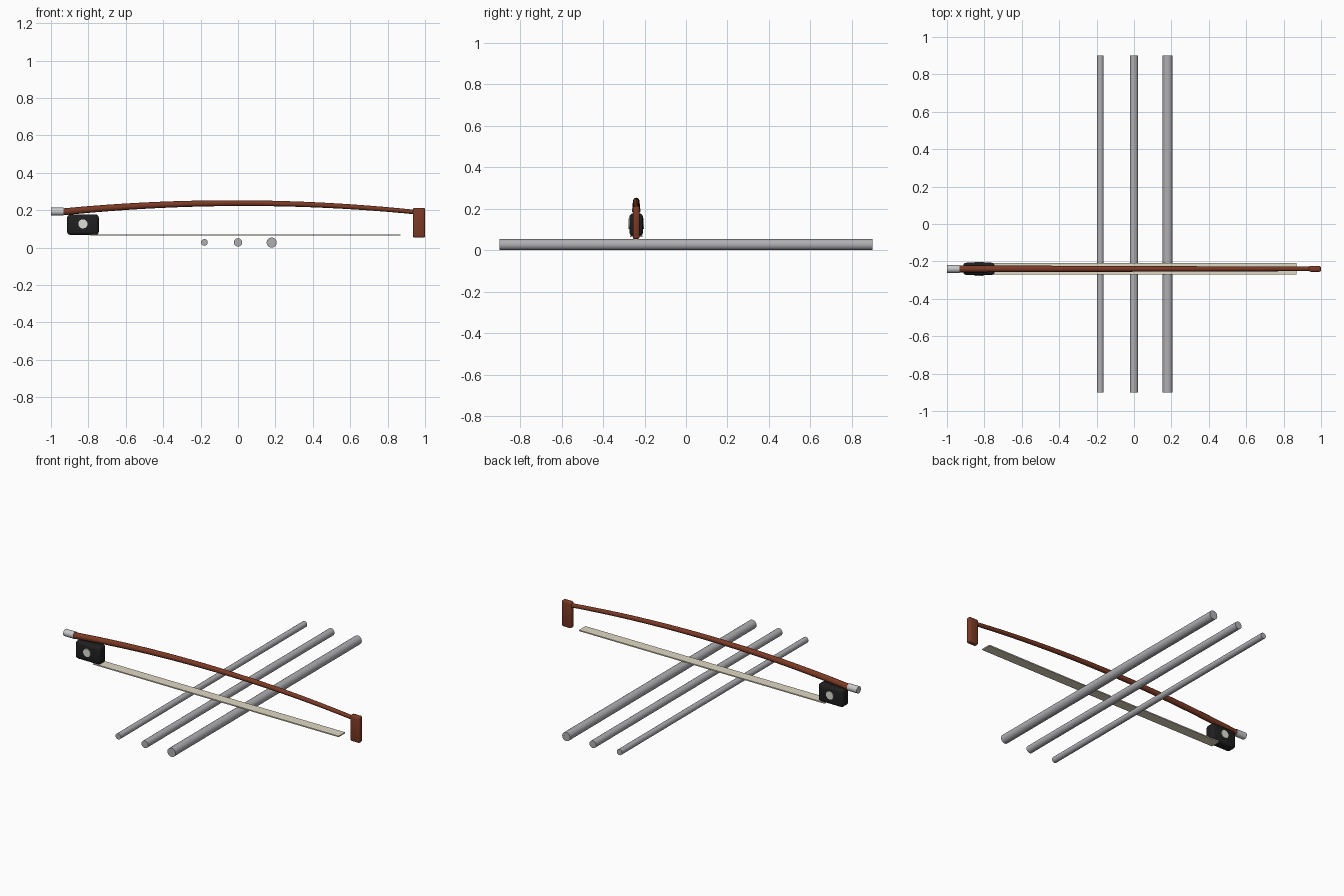
import bpy, bmesh, math
from mathutils import Matrix, Vector

if "Cube" in bpy.data.objects:
    bpy.data.objects.remove(bpy.data.objects["Cube"])

BOW_Y = -0.24


def material(name, rgb):
    m = bpy.data.materials.new(name)
    m.diffuse_color = (*rgb, 1.0)
    m.use_nodes = True
    m.node_tree.nodes["Principled BSDF"].inputs["Base Color"].default_value = m.diffuse_color
    return m


WOOD = material("red brown wood", (0.20, 0.042, 0.018))
EBONY = material("black ebony", (0.014, 0.014, 0.015))
STEEL = material("grey steel", (0.43, 0.43, 0.45))
SILVER = material("light silver", (0.58, 0.58, 0.60))
HAIR = material("ivory hair", (0.74, 0.69, 0.55))
PEARL = material("pearl", (0.74, 0.74, 0.66))


def finish(name, bm, mat):
    bmesh.ops.recalc_face_normals(bm, faces=bm.faces)
    me = bpy.data.meshes.new(name)
    bm.to_mesh(me)
    bm.free()
    me.materials.append(mat)
    ob = bpy.data.objects.new(name, me)
    bpy.context.collection.objects.link(ob)
    bpy.context.view_layer.objects.active = ob
    ob.select_set(True)
    bpy.ops.object.shade_smooth_by_angle(angle=math.radians(35))
    ob.select_set(False)
    return ob


def cylinder(name, centre, radius, length, axis, mat, sides=24):
    bm = bmesh.new()
    turn = Matrix.Rotation(math.pi / 2, 4, 'Y' if axis == 'X' else 'X')
    bmesh.ops.create_cone(bm, cap_ends=True, segments=sides, radius1=radius,
                          radius2=radius, depth=length,
                          matrix=Matrix.Translation(centre) @ turn)
    return finish(name, bm, mat)


def block(name, lo, hi, mat, bevel=0.0):
    bm = bmesh.new()
    lo, hi = Vector(lo), Vector(hi)
    bmesh.ops.create_cube(bm, size=1, matrix=Matrix.Translation((lo + hi) / 2)
                          @ Matrix.Diagonal((*(hi - lo), 1)))
    if bevel:
        bmesh.ops.bevel(bm, geom=bm.edges[:], offset=bevel, segments=3,
                        profile=0.5, affect='EDGES')
    return finish(name, bm, mat)


# Three strings of growing thickness
for name, x, r in (("thin_string", -0.18, 0.018), ("middle_string", 0.0, 0.0225),
                   ("thick_string", 0.18, 0.027)):
    cylinder(name, (x, 0, 0.028 if r < 0.027 else 0.027), r, 1.8, 'Y', STEEL)

# Arched bow stick, tapering towards the tip
bm = bmesh.new()
rings, sides = 33, 12
previous = None
for i in range(rings):
    t = i / (rings - 1)
    x = -0.94 + 1.89 * t
    z = 0.238 - 0.047 * (x / 0.94) ** 2
    r = 0.0185 - 0.0065 * t
    ring = [bm.verts.new((x, BOW_Y + r * math.cos(a), z + r * math.sin(a)))
            for a in (2 * math.pi * k / sides for k in range(sides))]
    if previous:
        for k in range(sides):
            n = (k + 1) % sides
            bm.faces.new((previous[k], previous[n], ring[n], ring[k]))
    else:
        bm.faces.new(ring)
    previous = ring
bm.faces.new(previous)
finish("bow_stick", bm, WOOD)

# Tip head, frog, end screw and hair ribbon
block("bow_tip", (0.935, BOW_Y - 0.016, 0.053), (1.0, BOW_Y + 0.016, 0.213), WOOD, 0.01)
block("frog", (-0.914, BOW_Y - 0.033, 0.068), (-0.744, BOW_Y + 0.033, 0.178), EBONY, 0.018)
cylinder("end_screw", (-0.967, BOW_Y, 0.193), 0.021, 0.066, 'X', SILVER, 16)
block("hair_ribbon", (-0.79, BOW_Y - 0.031, 0.064), (0.87, BOW_Y + 0.031, 0.071), HAIR)

# Pearl eye on each side of the frog
for name, s in (("front_eye", -1), ("back_eye", 1)):
    cylinder(name, (-0.829, BOW_Y + s * 0.0335, 0.127), 0.025, 0.007, 'Y', PEARL, 12)
